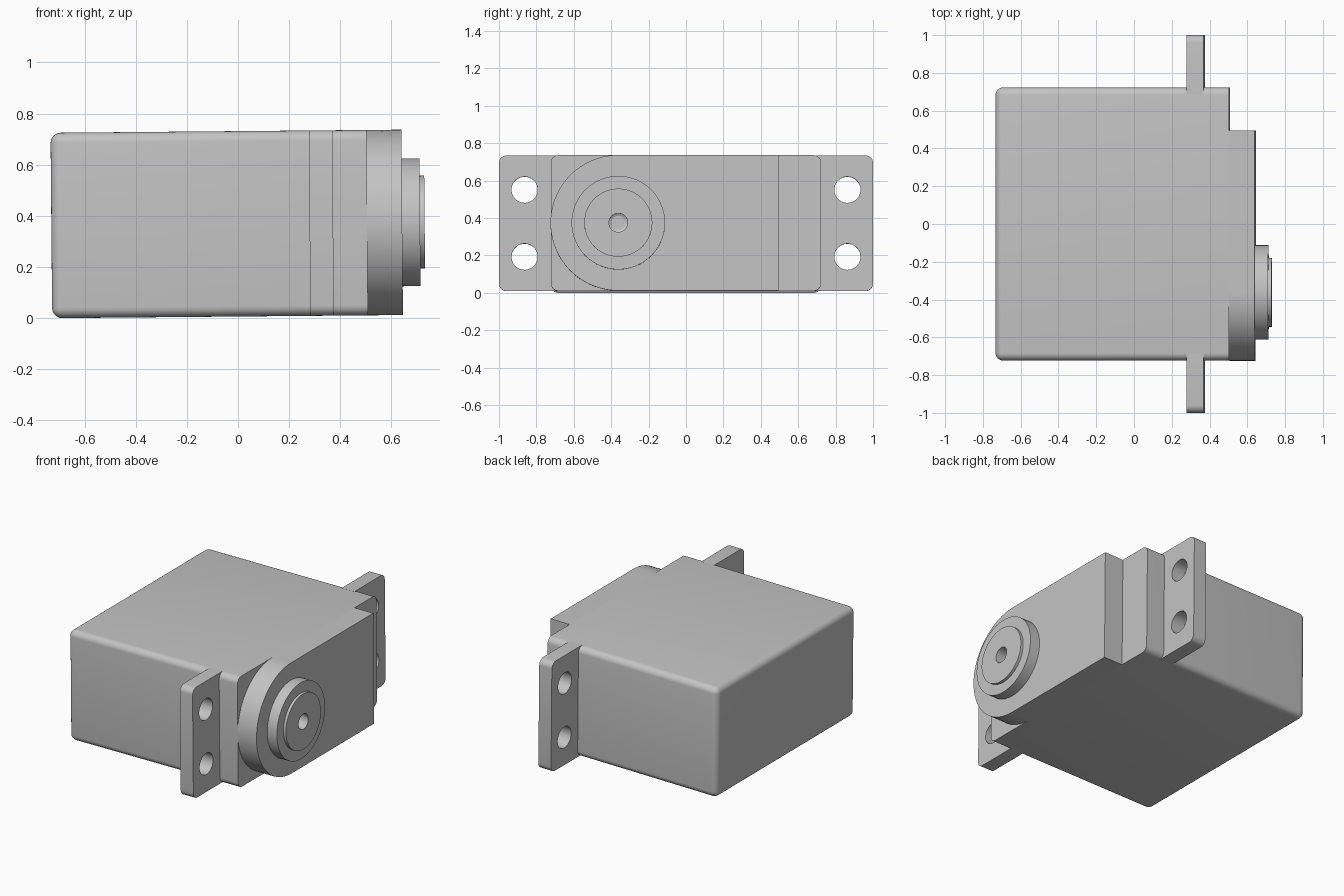
import bpy, bmesh, math
from mathutils import Matrix

cube = bpy.data.objects.get("Cube")
if cube:
    bpy.data.objects.remove(cube, do_unlink=True)

grey = bpy.data.materials.new("light grey plastic")
grey.use_nodes = True
color = (0.55, 0.55, 0.55, 1)
grey.diffuse_color = color
grey.node_tree.nodes["Principled BSDF"].inputs["Base Color"].default_value = color

HALF = 0.3625                    # half thickness of the casing
SHAFT_Y = -0.362                 # output shaft position
# the whole casing leans slightly, and is modelled around z = 0
TILT = Matrix.Translation((0, 0, 0.3687)) @ Matrix.Rotation(-0.009, 4, 'Y')
# sends a flat outline (u, v) to (y, z), with depth along x
UPRIGHT = Matrix(((0, 0, 1, 0), (1, 0, 0, 0), (0, 1, 0, 0), (0, 0, 0, 1)))


def finish(name, bm):
    bmesh.ops.remove_doubles(bm, verts=bm.verts, dist=1e-5)
    bmesh.ops.recalc_face_normals(bm, faces=bm.faces)
    mesh = bpy.data.meshes.new(name)
    bm.to_mesh(mesh)
    bm.free()
    mesh.materials.clear()
    mesh.materials.append(grey)
    obj = bpy.data.objects.new(name, mesh)
    bpy.context.collection.objects.link(obj)
    obj.matrix_world = TILT
    bpy.ops.object.select_all(action='DESELECT')
    obj.select_set(True)
    bpy.context.view_layer.objects.active = obj
    bpy.ops.object.shade_smooth_by_angle(angle=math.radians(35))
    return obj


def arc(cy, cz, r, start, end, steps):
    angles = [math.radians(start + (end - start) * i / steps) for i in range(steps + 1)]
    return [(cy + r * math.cos(a), cz + r * math.sin(a)) for a in angles]


def prism(name, loops, x0, x1):
    """Extrude an outline, with any holes, from x0 to x1."""
    curve = bpy.data.curves.new(name, 'CURVE')
    curve.dimensions = '2D'
    curve.fill_mode = 'BOTH'
    curve.extrude = (x1 - x0) / 2
    for loop in loops:
        spline = curve.splines.new('POLY')
        spline.points.add(len(loop) - 1)
        for point, (u, v) in zip(spline.points, loop):
            point.co = (u, v, 0, 1)
        spline.use_cyclic_u = True
    helper = bpy.data.objects.new(name + " outline", curve)
    bpy.context.collection.objects.link(helper)
    flat = bpy.data.meshes.new_from_object(
        helper.evaluated_get(bpy.context.evaluated_depsgraph_get()))
    bm = bmesh.new()
    bm.from_mesh(flat)
    bm.transform(Matrix.Translation(((x0 + x1) / 2, 0, 0)) @ UPRIGHT)
    bpy.data.objects.remove(helper, do_unlink=True)
    bpy.data.curves.remove(curve)
    bpy.data.meshes.remove(flat)
    return finish(name, bm)


# casing: a box rounded everywhere except around its shaft-side face
X0, X1, Y = -0.73, 0.505, 0.723
bm = bmesh.new()
bmesh.ops.create_cube(bm, size=1)
bmesh.ops.scale(bm, vec=(X1 - X0, 2 * Y, 2 * HALF), verts=bm.verts)
bmesh.ops.translate(bm, vec=((X0 + X1) / 2, 0, 0), verts=bm.verts)
rounded = [e for e in bm.edges if min(v.co.x for v in e.verts) < 0]
bmesh.ops.bevel(bm, geom=rounded, offset=0.04, segments=6, profile=0.5, affect='EDGES')
finish("casing", bm)

# mounting tabs with two screw holes each
R = 0.04
for name, side in (("left_tab_back", 1), ("right_tab_front", -1)):
    inner, outer = 0.685, 1.0 - R
    outline = [(inner, -HALF)] + arc(outer, R - HALF, R, -90, 0, 6) \
        + arc(outer, HALF - R, R, 0, 90, 6) + [(inner, HALF)]
    holes = [arc(0.863, z, 0.07, 0, 350, 35) for z in (-0.179, 0.179)]
    loops = [[(side * u, v) for u, v in loop] for loop in [outline] + holes]
    prism(name.replace("left_", "").replace("right_", ""), loops, 0.28, 0.372)

# gear cover: flat at one end, half round about the shaft
cover = [(0.495, -HALF), (0.495, HALF)] + arc(SHAFT_Y, 0, HALF, 90, 270, 36)
prism("gear_cover", [cover], X1, 0.642)

# stepped shaft collar with a drilled centre, turned from a profile
profile = [(0.63, 0.25), (0.712, 0.25), (0.712, 0.182), (0.73, 0.182),
           (0.73, 0.05), (0.65, 0.05), (0.62, 0)]
bm = bmesh.new()
verts = [bm.verts.new((x, SHAFT_Y + r, 0)) for x, r in profile]
edges = [bm.edges.new(pair) for pair in zip(verts, verts[1:])]
bmesh.ops.spin(bm, geom=verts + edges, cent=(0, SHAFT_Y, 0), axis=(1, 0, 0),
               angle=2 * math.pi, steps=64)
finish("shaft_collar", bm)
